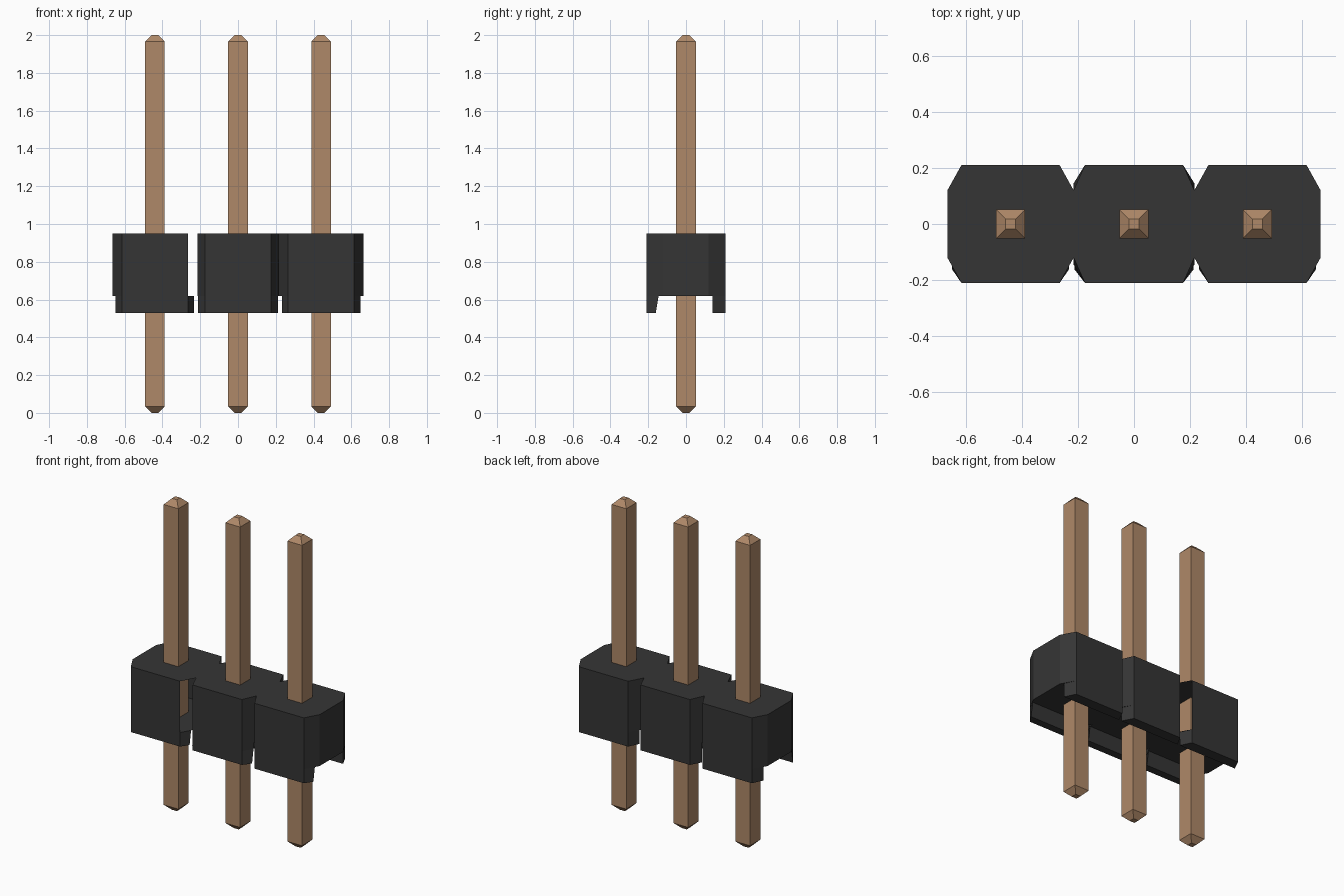
import bpy, bmesh

cube = bpy.data.objects.get("Cube")
if cube:
    bpy.data.objects.remove(cube, do_unlink=True)

PITCH = 0.44
TOP, CEILING, BOTTOM = 0.95, 0.62, 0.53
DEPTH = 0.21


def material(name, rgb):
    m = bpy.data.materials.new(name)
    m.use_nodes = True
    m.diffuse_color = (*rgb, 1)
    m.node_tree.nodes["Principled BSDF"].inputs["Base Color"].default_value = (*rgb, 1)
    return m


black = material("black plastic", (0.036, 0.036, 0.036))
copper = material("copper metal", (0.43, 0.25, 0.14))


def make_object(name, bm, mat):
    bmesh.ops.recalc_face_normals(bm, faces=bm.faces)
    mesh = bpy.data.meshes.new(name)
    bm.to_mesh(mesh)
    bm.free()
    mesh.materials.append(mat)
    bpy.context.collection.objects.link(bpy.data.objects.new(name, mesh))


def loft(bm, rings, skip=()):
    """Join point rings with side faces, leaving out the skipped sides, and cap both ends."""
    loops = [[bm.verts.new(p) for p in ring] for ring in rings]
    count = len(loops[0])
    for a, b in zip(loops, loops[1:]):
        for i in range(count):
            if i not in skip:
                j = (i + 1) % count
                bm.faces.new((a[i], a[j], b[j], b[i]))
    bm.faces.new(loops[0][::-1])
    bm.faces.new(loops[-1])


def octagon(cx, half, neck, z):
    flat = 0.175
    return [(cx + x, y, z) for x, y in (
        (-flat, -DEPTH), (flat, -DEPTH), (half, -neck), (half, neck),
        (flat, DEPTH), (-flat, DEPTH), (-half, neck), (-half, -neck))]


def leg_ring(cx, half, side, inner, z):
    return [(cx + x, side * y, z) for x, y in (
        (-0.175, DEPTH), (0.175, DEPTH), (half, inner + 0.002),
        (half, inner), (-half, inner), (-half, inner + 0.002))]


# Housing blocks: octagonal upper part with two rails below
for name, n in (("right", -1), ("middle", 0), ("left", 1)):
    cx = n * PITCH
    half, low_neck = (0.225, 0.12) if n else (0.215, 0.145)
    # Sides 1 and 3 are the corner faces towards +x, sides 2 and 6 the ends
    skip = {-1: (1, 2, 3), 0: (2, 6), 1: (6,)}[n]
    bm = bmesh.new()
    loft(bm, [octagon(cx, half, low_neck, CEILING), octagon(cx, half, 0.12, TOP)], skip)
    rail_half = 0.208 if n else 0.212
    loft(bm, [leg_ring(cx, rail_half, -1, 0.16, BOTTOM),
              leg_ring(cx, rail_half, -1, 0.145, CEILING)])
    loft(bm, [leg_ring(cx, rail_half, 1, 0.14, BOTTOM),
              leg_ring(cx, rail_half, 1, 0.14, CEILING)])
    make_object(name + "_housing", bm, black)

    # Square pin with tapered tips
    bm = bmesh.new()
    loft(bm, [[(cx + sx * r, sy * r, z) for sx, sy in ((-1, -1), (1, -1), (1, 1), (-1, 1))]
              for r, z in ((0.018, 0), (0.052, 0.035), (0.052, 1.965), (0.018, 2))])
    make_object(name + "_pin", bm, copper)
